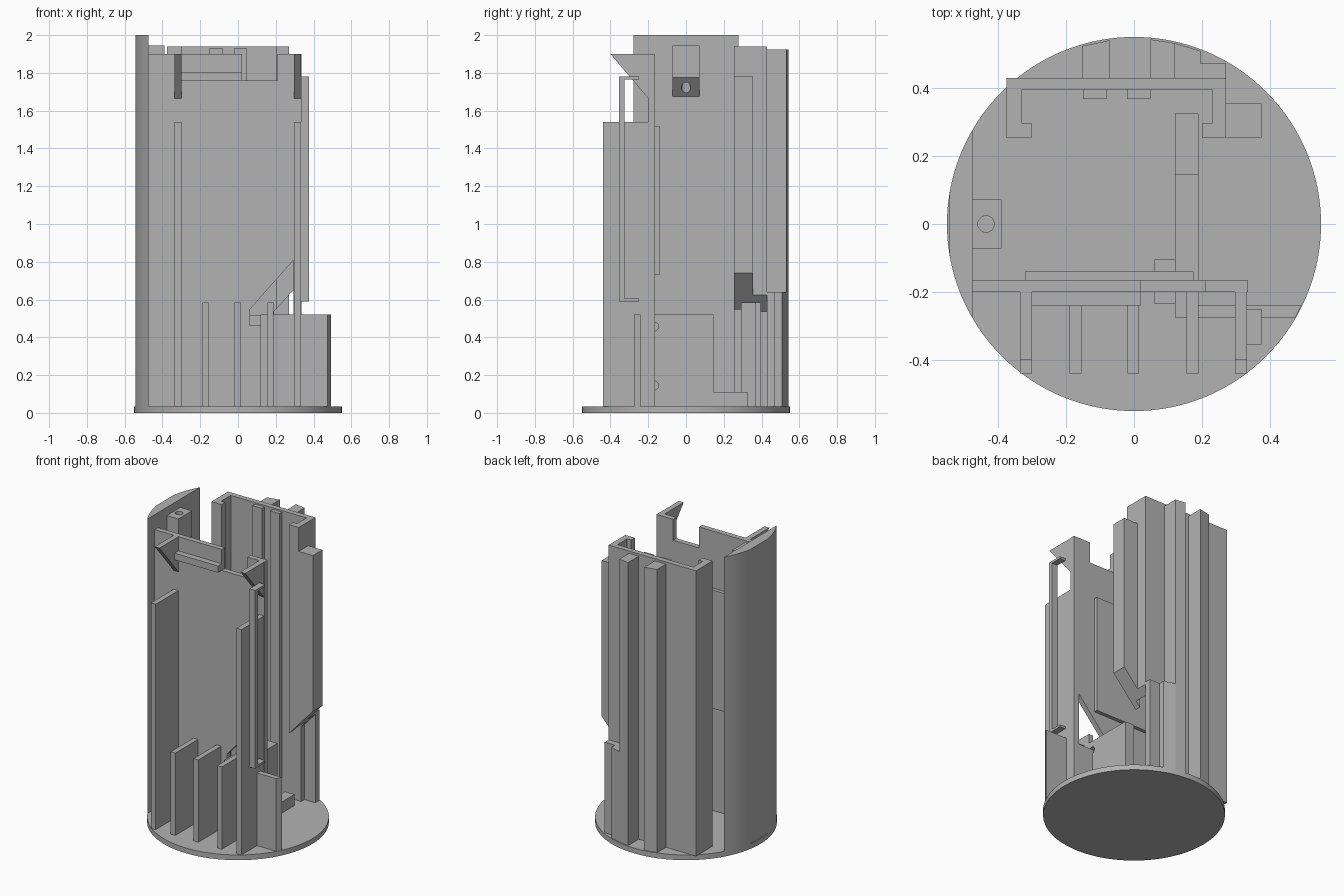
import bpy, bmesh, math

cube = bpy.data.objects.get("Cube")
if cube:
    bpy.data.objects.remove(cube, do_unlink=True)

grey = bpy.data.materials.new("plain grey")
grey.use_nodes = True
colour = (0.45, 0.45, 0.45, 1)
grey.diffuse_color = colour
grey.node_tree.nodes["Principled BSDF"].inputs["Base Color"].default_value = colour

FLOOR = 0.035
RADIUS = 0.55


def prism(name, axis, pts, lo, hi):
    """Extrude a flat outline along one axis; the outline uses the other two axes in order."""
    def place(p, d):
        return {"x": (d, p[0], p[1]), "y": (p[0], d, p[1]), "z": (p[0], p[1], d)}[axis]
    bm = bmesh.new()
    a = [bm.verts.new(place(p, lo)) for p in pts]
    b = [bm.verts.new(place(p, hi)) for p in pts]
    bm.faces.new(a)
    bm.faces.new(b)
    n = len(pts)
    for i in range(n):
        j = (i + 1) % n
        bm.faces.new((a[i], a[j], b[j], b[i]))
    bmesh.ops.recalc_face_normals(bm, faces=bm.faces)
    mesh = bpy.data.meshes.new(name)
    bm.to_mesh(mesh)
    bm.free()
    mesh.materials.append(grey)
    obj = bpy.data.objects.new(name, mesh)
    bpy.context.collection.objects.link(obj)
    return obj


def box(name, x0, x1, y0, y1, z0, z1):
    return prism(name, "z", [(x0, y0), (x1, y0), (x1, y1), (x0, y1)], z0, z1)


def arc(r, start, end, n, cx=0, cy=0):
    return [(cx + r * math.cos(start + (end - start) * i / n),
             cy + r * math.sin(start + (end - start) * i / n)) for i in range(n + 1)]


def circle(r, n, cx=0, cy=0):
    return arc(r, 0, math.tau, n, cx, cy)[:-1]


def smooth(obj):
    bpy.ops.object.select_all(action="DESELECT")
    obj.select_set(True)
    bpy.context.view_layer.objects.active = obj
    bpy.ops.object.shade_smooth_by_angle(angle=math.radians(30))


def drill(obj, axis, cx, cy, lo, hi):
    cutter = prism("hole_cutter", axis, circle(0.024, 24, cx, cy), lo, hi)
    mod = obj.modifiers.new("hole", "BOOLEAN")
    mod.operation = "DIFFERENCE"
    mod.solver = "EXACT"
    mod.object = cutter
    bpy.context.view_layer.objects.active = obj
    bpy.ops.object.modifier_apply(modifier=mod.name)
    bpy.data.objects.remove(cutter, do_unlink=True)


def rim(x):
    return math.sqrt((RADIUS - 0.005) ** 2 - x * x)


# Round base and curved side shell
smooth(prism("base_disc", "z", circle(RADIUS, 128), 0, FLOOR))
half = math.acos(0.475 / RADIUS)
shell = [(max(x, -0.542), y) for x, y in arc(RADIUS, math.pi - half, math.pi + half, 32)]
smooth(prism("side_shell", "z", shell, FLOOR, 2.0))

# Screw boss on the inside of the shell
boss = prism("screw_boss", "y", [(-0.48, 1.67), (-0.48, 1.945), (-0.39, 1.945), (-0.39, 1.775)],
             -0.072, 0.072)
drill(boss, "z", -0.435, 0, 1.5, 2.1)

# Front wall with a top notch and a sloped opening
prism("front_wall", "y", [
    (-0.475, FLOOR), (0.06, FLOOR), (0.06, 0.545), (0.295, 0.81), (0.295, 1.9),
    (0.21, 1.9), (0.21, 1.76), (0.02, 1.76), (0.02, 1.9), (-0.475, 1.9)], -0.2, -0.165)
box("front_wall_lower", 0.06, 0.295, -0.2, -0.165, FLOOR, 0.46)
box("front_wall_edge", 0.295, 0.335, -0.2, -0.165, FLOOR, 1.9)
box("front_wall_backing", -0.32, 0.175, -0.165, -0.14, 0.73, 1.52)
box("front_ledge", -0.32, 0.02, -0.24, -0.2, 1.76, 1.805)
box("opening_roller_guard", 0.06, 0.12, -0.235, -0.105, 0.46, 0.515)

# Tall outer ribs, each with a sloped hook above
for side, x0, x1 in (("right", -0.335, -0.3), ("left", 0.297, 0.333)):
    box(side + "_tall_rib", x0, x1, -0.44, -0.2, FLOOR, 1.54)
    prism(side + "_hook", "x", [(-0.4, 1.9), (-0.2, 1.9), (-0.2, 1.665)], x0, x1)

# Short ribs between them
for i, x in enumerate((-0.172, -0.002, 0.172)):
    box(f"short_rib_{i + 1}", x - 0.017, x + 0.017, -0.44, -0.2, FLOOR, 0.585)

# Cable guide standing off the tall rib
box("cable_guide_bar", 0.333, 0.375, -0.355, -0.325, 0.59, 1.78)
for end, z in (("bottom", 0.59), ("top", 1.765)):
    box("cable_guide_" + end, 0.333, 0.375, -0.325, -0.25, z, z + 0.015)

# Low front panel and low dividing wall
prism("low_front_panel", "z", [(0.12, -0.275), (0.474, -0.275), (0.493, -0.24), (0.12, -0.24)],
      FLOOR, 0.52)
divider = prism("low_divider", "x", [
    (-0.24, FLOOR), (0.325, FLOOR), (0.325, 0.11), (0.145, 0.11), (0.145, 0.52), (-0.24, 0.52)],
    0.12, 0.19)
for z in (0.145, 0.457):
    drill(divider, "x", -0.17, z, 0.15, 0.25)


# Back housing: wall, side returns and lips, cut off by a slope on the left
def slope(x):
    return 0.63 + 1.1 * (x - 0.275)


def sloped_box(name, x0, x1, y0, y1, top):
    prism(name, "y", [(x0, slope(x0)), (x1, slope(x1)), (x1, top), (x0, top)], y0, y1)


prism("back_wall", "y", [
    (-0.375, FLOOR), (0.19, FLOOR), (0.19, slope(0.19)), (0.27, slope(0.27)),
    (0.27, 1.94), (-0.375, 1.94)], 0.395, 0.43)
box("back_right_return", -0.375, -0.33, 0.255, 0.395, FLOOR, 1.94)
box("back_right_lip", -0.33, -0.3, 0.255, 0.295, FLOOR, 1.94)
sloped_box("back_left_return", 0.23, 0.27, 0.255, 0.395, 1.94)
sloped_box("back_left_lip", 0.2, 0.23, 0.255, 0.295, 1.94)
sloped_box("back_left_channel", 0.27, 0.375, 0.255, 0.355, 1.78)

# Inner rails and outer columns of the back wall
for i, (x0, x1) in enumerate(((-0.15, -0.08), (-0.02, 0.048))):
    box(f"inner_rail_{i + 1}", x0, x1, 0.368, 0.395, FLOOR, 1.93)
for i, (x0, x1, top) in enumerate(((-0.153, -0.07, 1.925), (0.048, 0.12, 1.925),
                                   (0.12, 0.195, 0.64))):
    prism(f"outer_column_{i + 1}", "z",
          [(x0, 0.43), (x1, 0.43), (x1, rim(x1)), (x0, rim(x0))], FLOOR, top)
box("short_column_step", 0.195, 0.27, 0.43, 0.472, FLOOR, 0.64)
